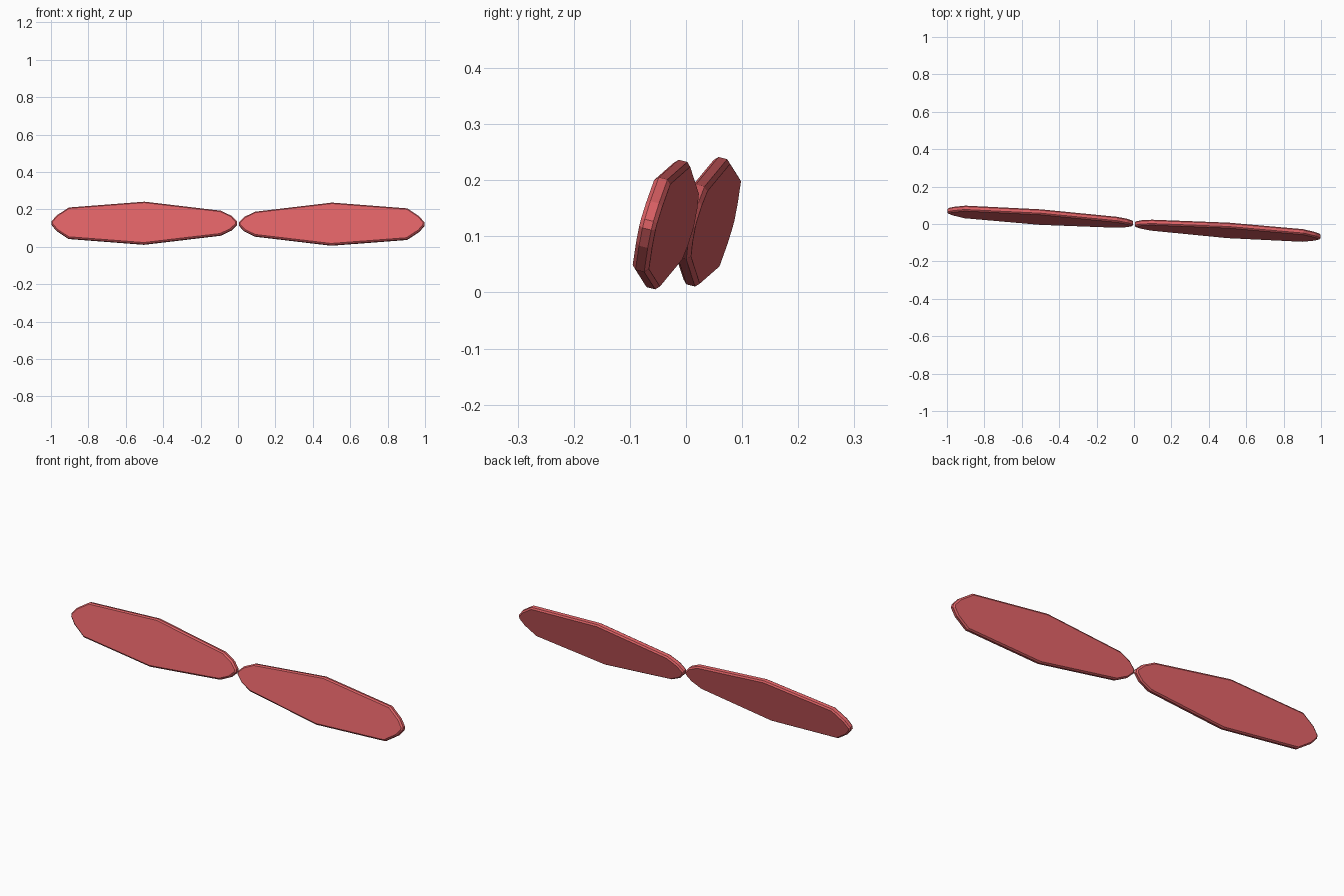
import bpy, bmesh, math
from mathutils import Matrix

if "Cube" in bpy.data.objects:
    bpy.data.objects.remove(bpy.data.objects["Cube"])

red = bpy.data.materials.new("red")
red.diffuse_color = (0.72, 0.12, 0.13, 1)
red.use_nodes = True
red.node_tree.nodes["Principled BSDF"].inputs["Base Color"].default_value = red.diffuse_color

THICK = 0.03
LEAN = math.radians(-14.2)   # top leans back
YAW = math.radians(-3.9)     # outer right end comes forward

# Half outline of one blade, inner end to outer end: (x from centre, half height)
HALF = [(-0.497, 0.008), (-0.467, 0.039), (-0.41, 0.067), (0, 0.117),
        (0.405, 0.085), (0.47, 0.041), (0.497, 0.008)]


def blade(name, side, y, z):
    """Flat eight-sided paddle with chamfered rims, leaned and yawed."""
    pts = HALF + [(x, -h) for x, h in reversed(HALF)]
    bm = bmesh.new()
    verts = [bm.verts.new((side * x, -THICK / 2, h)) for x, h in pts]
    face = bm.faces.new(verts)
    new = bmesh.ops.extrude_face_region(bm, geom=[face])["geom"]
    bmesh.ops.translate(bm, vec=(0, THICK, 0),
                        verts=[v for v in new if isinstance(v, bmesh.types.BMVert)])
    bmesh.ops.recalc_face_normals(bm, faces=bm.faces)
    # chamfer both rims
    rims = [e for e in bm.edges if abs(e.verts[0].co.y - e.verts[1].co.y) < 1e-5]
    bmesh.ops.bevel(bm, geom=rims, offset=0.007, segments=1,
                    affect='EDGES', profile=0.5)
    bm.transform(Matrix.Translation((side * 0.501, y, z))
                 @ Matrix.Rotation(YAW, 4, 'Z') @ Matrix.Rotation(LEAN, 4, 'X'))
    mesh = bpy.data.meshes.new(name)
    bm.to_mesh(mesh)
    bm.free()
    mesh.materials.append(red)
    ob = bpy.data.objects.new(name, mesh)
    bpy.context.collection.objects.link(ob)


blade("right_blade", 1, -0.034, 0.121)
blade("left_blade", -1, 0.037, 0.126)
